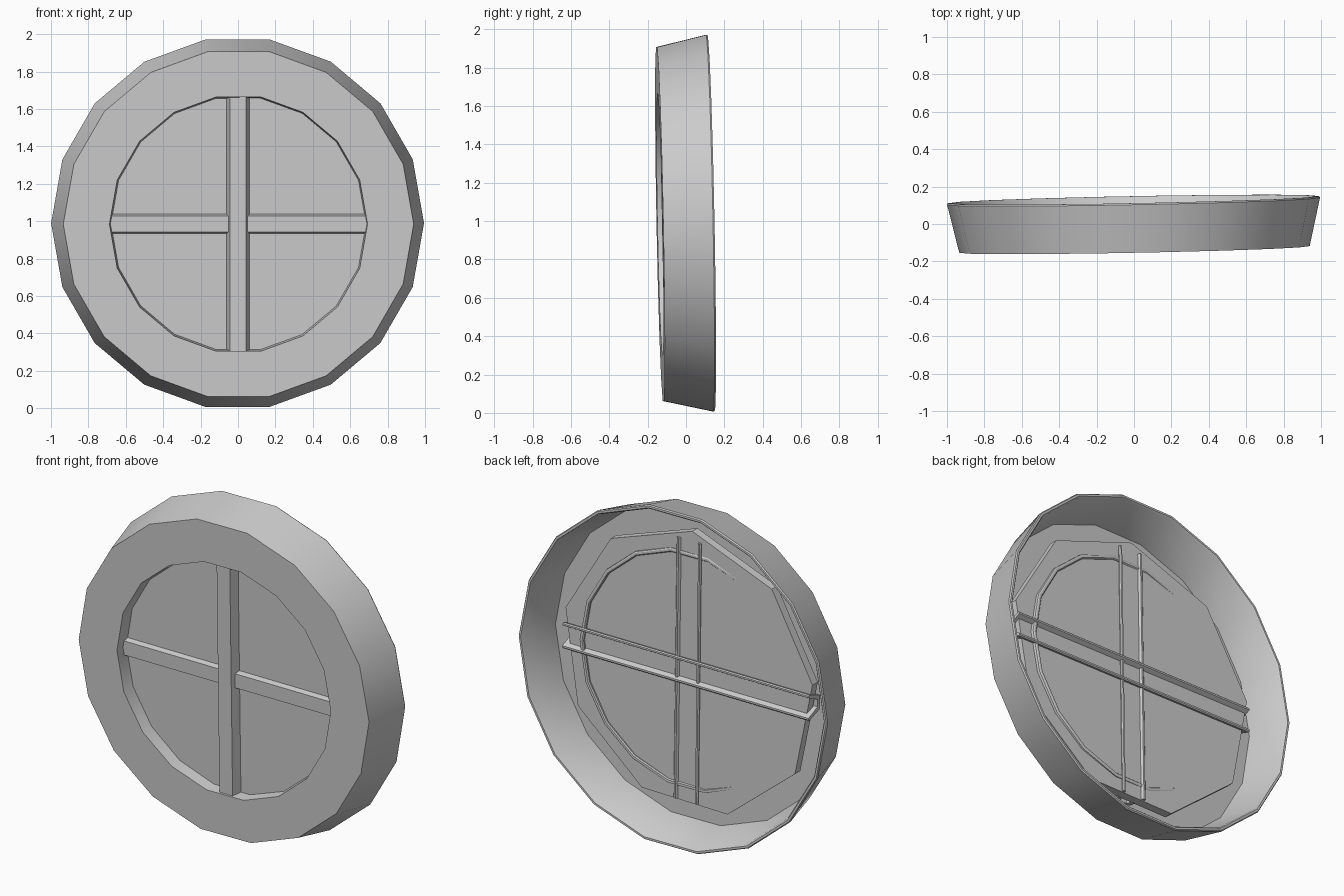
import bpy, bmesh, math
from math import cos, sin, pi

if "Cube" in bpy.data.objects:
    bpy.data.objects.remove(bpy.data.objects["Cube"])

CENTRE_Z = 0.987
TILT = math.radians(1.1)

grey = bpy.data.materials.new("plain grey")
grey.diffuse_color = (0.6, 0.6, 0.6, 1)
grey.use_nodes = True
grey.node_tree.nodes["Principled BSDF"].inputs["Base Color"].default_value = grey.diffuse_color


def finish(name, bm, turn, smooth=True):
    """Turn a bmesh into a tilted, shaded object."""
    bmesh.ops.recalc_face_normals(bm, faces=bm.faces)
    mesh = bpy.data.meshes.new(name)
    bm.to_mesh(mesh)
    bm.free()
    mesh.materials.append(grey)
    ob = bpy.data.objects.new(name, mesh)
    bpy.context.collection.objects.link(ob)
    ob.location = (0, 0, CENTRE_Z)
    ob.rotation_euler = (TILT, 0, turn)
    bpy.ops.object.select_all(action='DESELECT')
    bpy.context.view_layer.objects.active = ob
    ob.select_set(True)
    if smooth:
        bpy.ops.object.shade_smooth_by_angle(angle=math.radians(30))
    return ob


def ring(name, profile, sides, turn):
    """Sweep a closed (radius, y) profile around the y axis."""
    bm = bmesh.new()
    loops = [[bm.verts.new((r * cos(2 * pi * i / sides), y, r * sin(2 * pi * i / sides)))
              for r, y in profile] for i in range(sides)]
    n = len(profile)
    for i in range(sides):
        a, b = loops[i], loops[(i + 1) % sides]
        for j in range(n):
            k = (j + 1) % n
            bm.faces.new((a[j], a[k], b[k], b[j]))
    return finish(name, bm, turn)


def bar(name, profile, half_length, upright):
    """Extrude a closed (offset, y) profile along x or z."""
    bm = bmesh.new()
    ends = []
    for t in (-half_length, half_length):
        ends.append([bm.verts.new((u, y, t) if upright else (t, y, u)) for u, y in profile])
    n = len(profile)
    for j in range(n):
        k = (j + 1) % n
        bm.faces.new((ends[0][j], ends[0][k], ends[1][k], ends[1][j]))
    for end in ends:
        bm.faces.new(end)
    return finish(name, bm, 0)


def channel(front, back, half_front, half_back, t=0.02):
    """Open-backed channel with sloping sides and chamfered back edges."""
    half = [(half_front, front), (half_back, back - 0.006), (half_back - 0.006, back),
            (half_back - t + 0.004, back), (half_back - t, back - 0.006),
            (half_front - t, front + t)]
    return half + [(-u, y) for u, y in reversed(half)]


# Hollow round frame: outer wall, front rim and inner wall
ring("round_frame", [
    (0.937, -0.136), (0.997, 0.122), (0.992, 0.130), (0.980, 0.130), (0.973, 0.122),
    (0.918, -0.112), (0.712, -0.112), (0.700, -0.020), (0.694, -0.016),
    (0.682, -0.016), (0.676, -0.022), (0.690, -0.136)], 18, TILT)

# Pane set behind the rim
bm = bmesh.new()
SIDES = 9
front, back = [[bm.verts.new((0.82 * cos(math.radians(11) + 2 * pi * i / SIDES), y,
                              0.82 * sin(math.radians(11) + 2 * pi * i / SIDES)))
                for i in range(SIDES)] for y in (-0.072, -0.022)]
bm.faces.new(front)
bm.faces.new(back)
for i in range(SIDES):
    j = (i + 1) % SIDES
    bm.faces.new((front[i], front[j], back[j], back[i]))
finish("pane", bm, 0, smooth=False)

# Crossing glazing bars
bar("upright_bar", channel(-0.125, -0.008, 0.043, 0.080), 0.765, True)
bar("level_bar", channel(-0.100, 0.004, 0.042, 0.076), 0.805, False)
